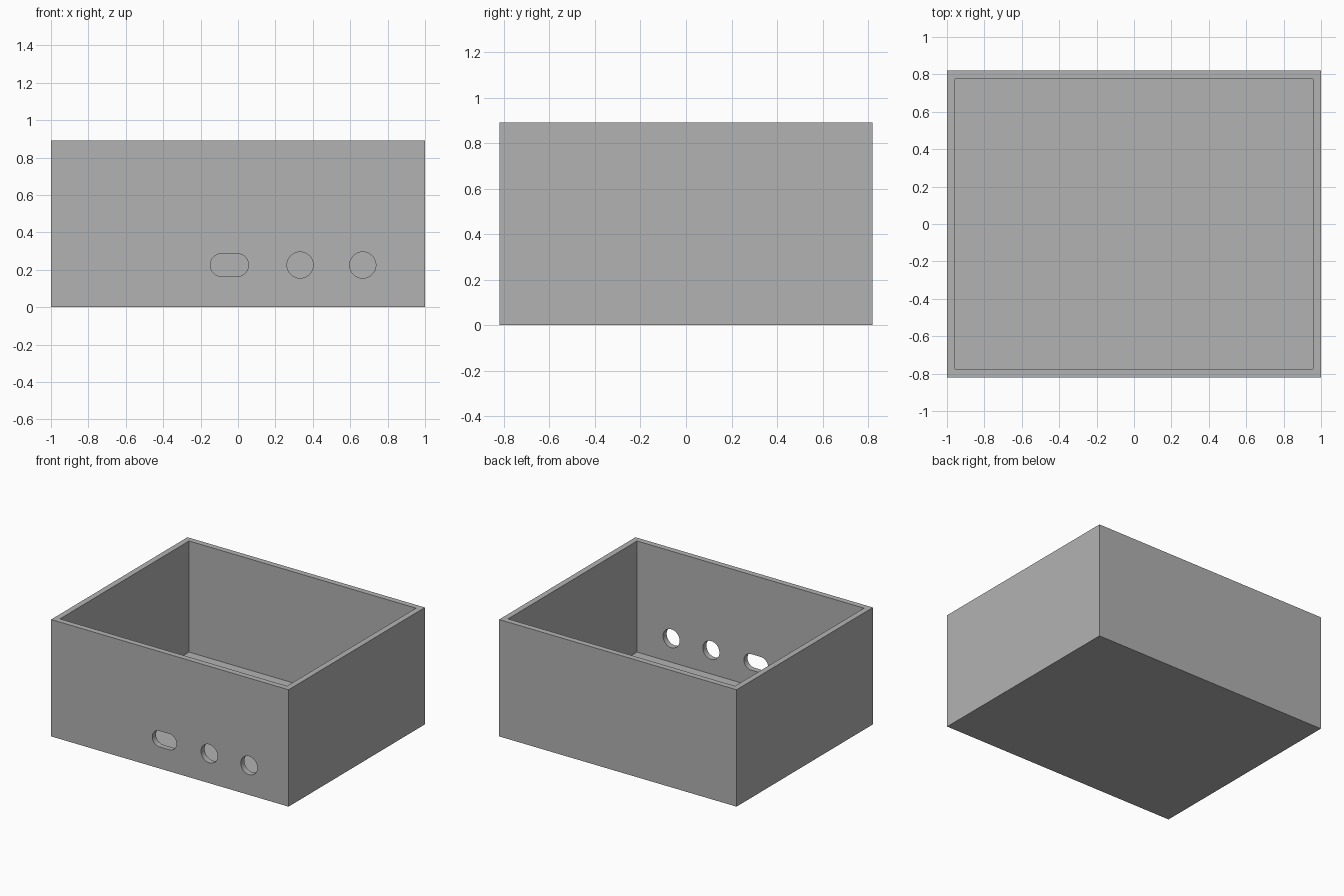
import bpy
import math

if "Cube" in bpy.data.objects:
    bpy.data.objects.remove(bpy.data.objects["Cube"], do_unlink=True)

WIDTH, DEPTH, HEIGHT = 2.0, 1.64, 0.89
WALL = 0.044
PORT_Z = 0.225

grey = bpy.data.materials.new("plain grey")
grey.use_nodes = True
COLOUR = (0.448, 0.448, 0.448, 1)
grey.diffuse_color = COLOUR
grey.node_tree.nodes["Principled BSDF"].inputs["Base Color"].default_value = COLOUR


def block(name, size, bottom):
    """Box centred on x and y, standing at the given height."""
    bpy.ops.mesh.primitive_cube_add(size=1, location=(0, 0, bottom + size[2] / 2))
    ob = bpy.context.object
    ob.name = name
    ob.scale = size
    bpy.ops.object.transform_apply(location=True, rotation=False, scale=True)
    ob.data.materials.append(grey)
    return ob


def port_cutter(name, x, radius, half_slot=0.0):
    """Round or stadium-shaped plug through the front wall."""
    bpy.ops.mesh.primitive_cylinder_add(
        vertices=48, radius=radius, depth=WALL * 4,
        location=(x, -DEPTH / 2 + WALL / 2, PORT_Z), rotation=(math.pi / 2, 0, 0))
    ob = bpy.context.object
    ob.name = name
    # Pull the two halves apart to stretch the circle into a slot
    for v in ob.data.vertices:
        if abs(v.co.x) > 1e-4:
            v.co.x += math.copysign(half_slot, v.co.x)
    ob.data.materials.append(grey)
    return ob


def carve(target, cutter):
    """Subtract the cutter and discard it."""
    cutter.hide_render = True
    mod = target.modifiers.new(cutter.name, 'BOOLEAN')
    mod.operation = 'DIFFERENCE'
    mod.solver = 'EXACT'
    mod.object = cutter
    bpy.ops.object.select_all(action='DESELECT')
    target.select_set(True)
    bpy.context.view_layer.objects.active = target
    bpy.ops.object.modifier_apply(modifier=mod.name)
    bpy.data.objects.remove(cutter, do_unlink=True)


# Open-topped enclosure
box = block("enclosure_box", (WIDTH, DEPTH, HEIGHT), 0)
carve(box, block("cavity", (WIDTH - 2 * WALL, DEPTH - 2 * WALL, HEIGHT), WALL))

# Slot and two round ports in the front wall
carve(box, port_cutter("slot_port", -0.046, 0.061, 0.041))
for x in (0.332, 0.667):
    carve(box, port_cutter("round_port", x, 0.07))

bpy.ops.object.shade_smooth_by_angle(angle=math.radians(30))
